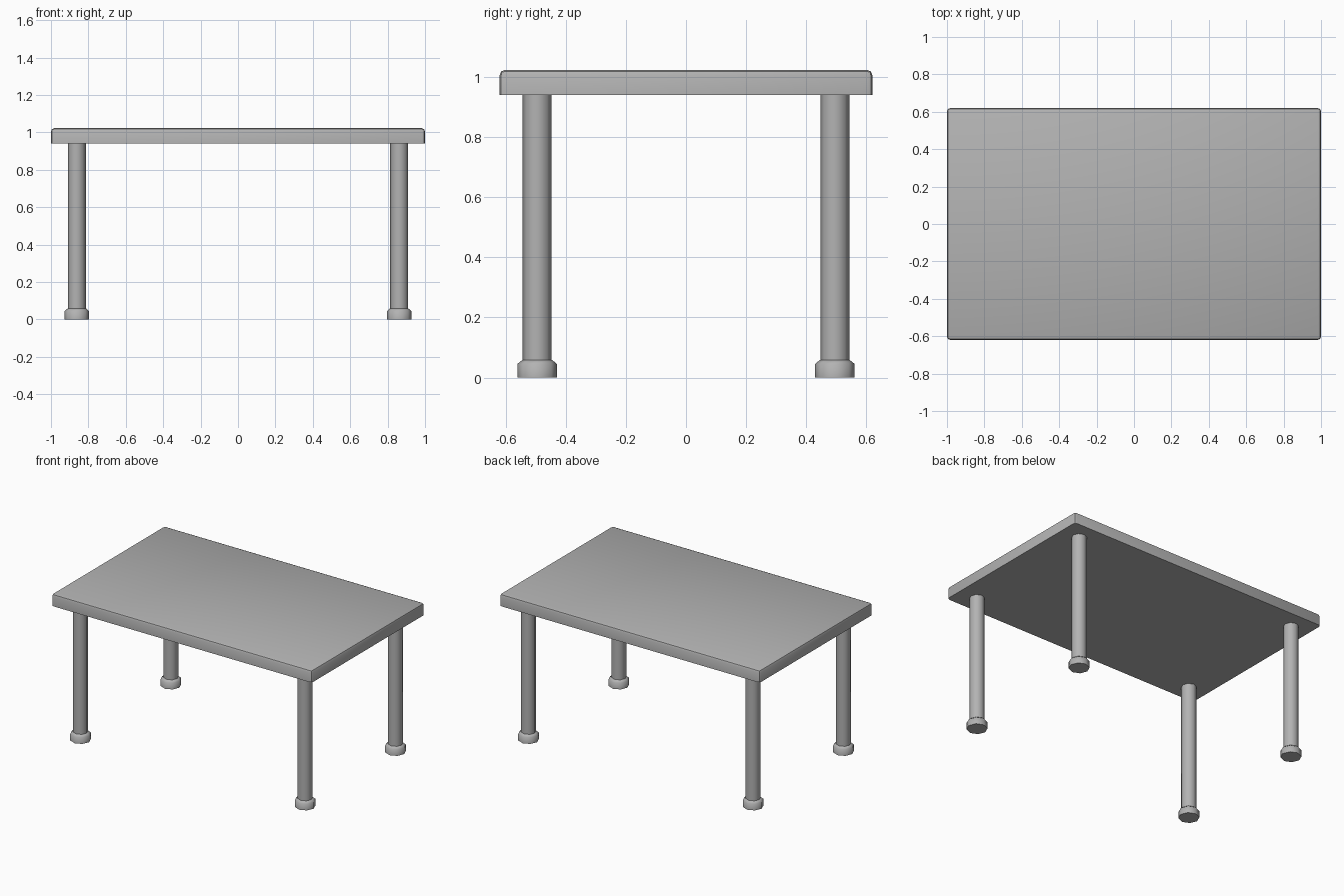
import bpy
import bmesh
import math

if "Cube" in bpy.data.objects:
    bpy.data.objects.remove(bpy.data.objects["Cube"])

grey = bpy.data.materials.new("plain grey")
grey.diffuse_color = (0.45, 0.45, 0.45, 1)
grey.use_nodes = True
grey.node_tree.nodes["Principled BSDF"].inputs["Base Color"].default_value = grey.diffuse_color


def finish(name, bm, angle):
    bmesh.ops.recalc_face_normals(bm, faces=bm.faces[:])
    mesh = bpy.data.meshes.new(name)
    bm.to_mesh(mesh)
    bm.free()
    mesh.materials.append(grey)
    obj = bpy.data.objects.new(name, mesh)
    bpy.context.collection.objects.link(obj)
    bpy.ops.object.select_all(action='DESELECT')
    bpy.context.view_layer.objects.active = obj
    obj.select_set(True)
    bpy.ops.object.shade_smooth_by_angle(angle=math.radians(angle))
    return obj


def turned(name, profile, x, y, sides=8):
    """Stack of rings from (radius, z) pairs, capped at both ends."""
    bm = bmesh.new()
    rings = []
    for r, z in profile:
        rings.append([bm.verts.new((x + r * math.cos(math.tau * i / sides),
                                    y + r * math.sin(math.tau * i / sides), z))
                      for i in range(sides)])
    for a, b in zip(rings, rings[1:]):
        for i in range(sides):
            j = (i + 1) % sides
            bm.faces.new((a[i], a[j], b[j], b[i]))
    bm.faces.new(rings[0][::-1])
    bm.faces.new(rings[-1])
    return finish(name, bm, 50)


# Table top: slab with softened upper rim and corners, sharp underside
Z0, Z1 = 0.94, 1.023
bm = bmesh.new()
bmesh.ops.create_cube(bm, size=1)
for v in bm.verts:
    v.co = (v.co.x * 2, v.co.y * 1.24, (Z0 + Z1) / 2 + v.co.z * (Z1 - Z0))
rim = [e for e in bm.edges if max(v.co.z for v in e.verts) > Z1 - 0.001]
bmesh.ops.bevel(bm, geom=rim, offset=0.018, segments=2, profile=0.5,
                affect='EDGES')
finish("table_top", bm, 40)

# Four legs, each standing in a wider foot with a chamfered upper edge
for side, sx in (("left", -1), ("right", 1)):
    for end, sy in (("front", -1), ("back", 1)):
        x, y = sx * 0.862, sy * 0.495
        turned(f"{end}_{side}_leg", [(0.048, 0.05), (0.048, Z0)], x, y)
        turned(f"{end}_{side}_foot",
               [(0.066, 0), (0.066, 0.045), (0.05, 0.058)], x, y)
